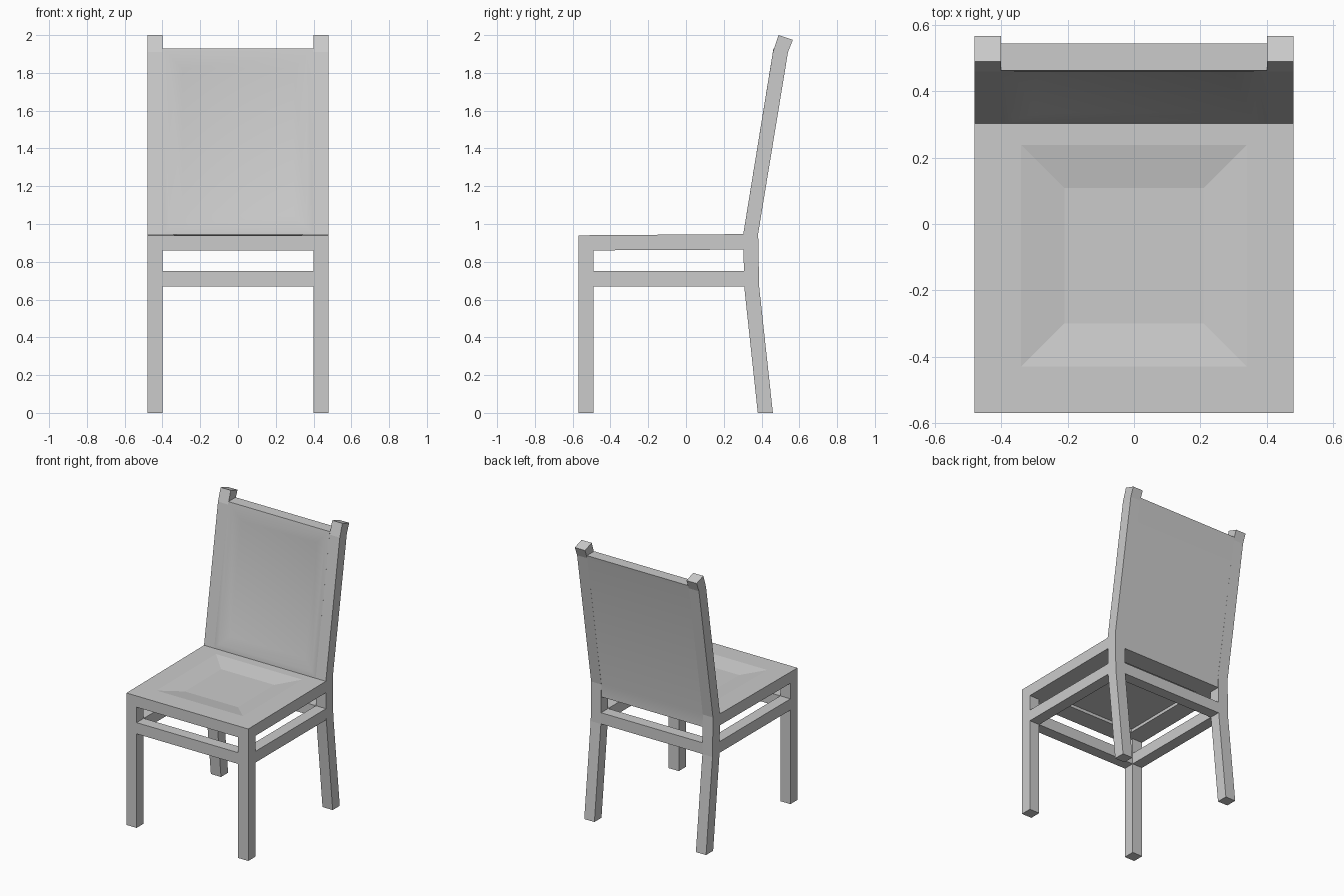
import bpy, bmesh, math

if "Cube" in bpy.data.objects:
    bpy.data.objects.remove(bpy.data.objects["Cube"])


def finish(bm, name):
    bmesh.ops.recalc_face_normals(bm, faces=bm.faces)
    mesh = bpy.data.meshes.new(name)
    bm.to_mesh(mesh)
    bm.free()
    ob = bpy.data.objects.new(name, mesh)
    bpy.context.collection.objects.link(ob)
    return ob


def prism(profile, x0, x1):
    """Extrude a (y, z) outline from x0 to x1."""
    bm = bmesh.new()
    face = bm.faces.new([bm.verts.new((x0, y, z)) for y, z in profile])
    new = bmesh.ops.extrude_face_region(bm, geom=[face])["geom"]
    verts = [g for g in new if isinstance(g, bmesh.types.BMVert)]
    bmesh.ops.translate(bm, verts=verts, vec=(x1 - x0, 0, 0))
    bmesh.ops.recalc_face_normals(bm, faces=bm.faces)
    bm.normal_update()
    return bm


def box(name, x0, x1, y0, y1, z0, z1):
    return finish(prism([(y0, z0), (y1, z0), (y1, z1), (y0, z1)], x0, x1), name)


def dip(bm, face, margin, slope, depth):
    """Inset a face by a flat margin, then sink its middle."""
    bmesh.ops.inset_region(bm, faces=[face], thickness=margin, use_even_offset=True)
    bmesh.ops.inset_region(bm, faces=[face], thickness=slope, depth=-depth,
                           use_even_offset=True)


W, T = 0.48, 0.08          # half width, timber thickness
IN = W - T

# Bent rear legs running up into the back posts
post = [(0.38, 0), (0.46, 0), (0.387, 0.67), (0.382, 0.95), (0.54, 1.91),
        (0.566, 1.975), (0.49, 2.0), (0.46, 1.91), (0.303, 0.945), (0.308, 0.67)]
for side, x0 in (("left", -W), ("right", IN)):
    finish(prism(post, x0, x0 + T), "rear_leg_" + side)
    # Front legs and side stretchers
    box("front_leg_" + side, x0, x0 + T, -0.57, -0.49, 0, 0.86)
    box("side_rail_" + side, x0, x0 + T, -0.49, 0.306, 0.67, 0.75)

# Front and back stretchers
box("front_rail", -IN, IN, -0.57, -0.49, 0.67, 0.75)
box("back_rail", -IN, IN, 0.306, 0.385, 0.67, 0.75)

# Seat with dished top and shallow recess underneath
bm = prism([(-0.57, 0.86), (0.378, 0.865), (0.378, 0.947), (-0.57, 0.94)], -W, W)
top = max(bm.faces, key=lambda f: f.normal.z)
bottom = min(bm.faces, key=lambda f: f.normal.z)
dip(bm, top, 0.14, 0.13, 0.022)
dip(bm, bottom, 0.14, 0.002, 0.02)
finish(bm, "seat")

# Backrest panel with a softly sunken front
bm = prism([(0.304, 0.862), (0.303, 0.945), (0.463, 1.93), (0.544, 1.93),
            (0.54, 1.91), (0.381, 0.95), (0.382, 0.862)], -IN, IN)
front = max((f for f in bm.faces if f.normal.y < -0.9), key=lambda f: f.calc_area())
dip(bm, front, 0.035, 0.07, 0.015)
back = finish(bm, "backrest")
bpy.context.view_layer.objects.active = back
back.select_set(True)
bpy.ops.object.shade_smooth_by_angle(angle=math.radians(30))
